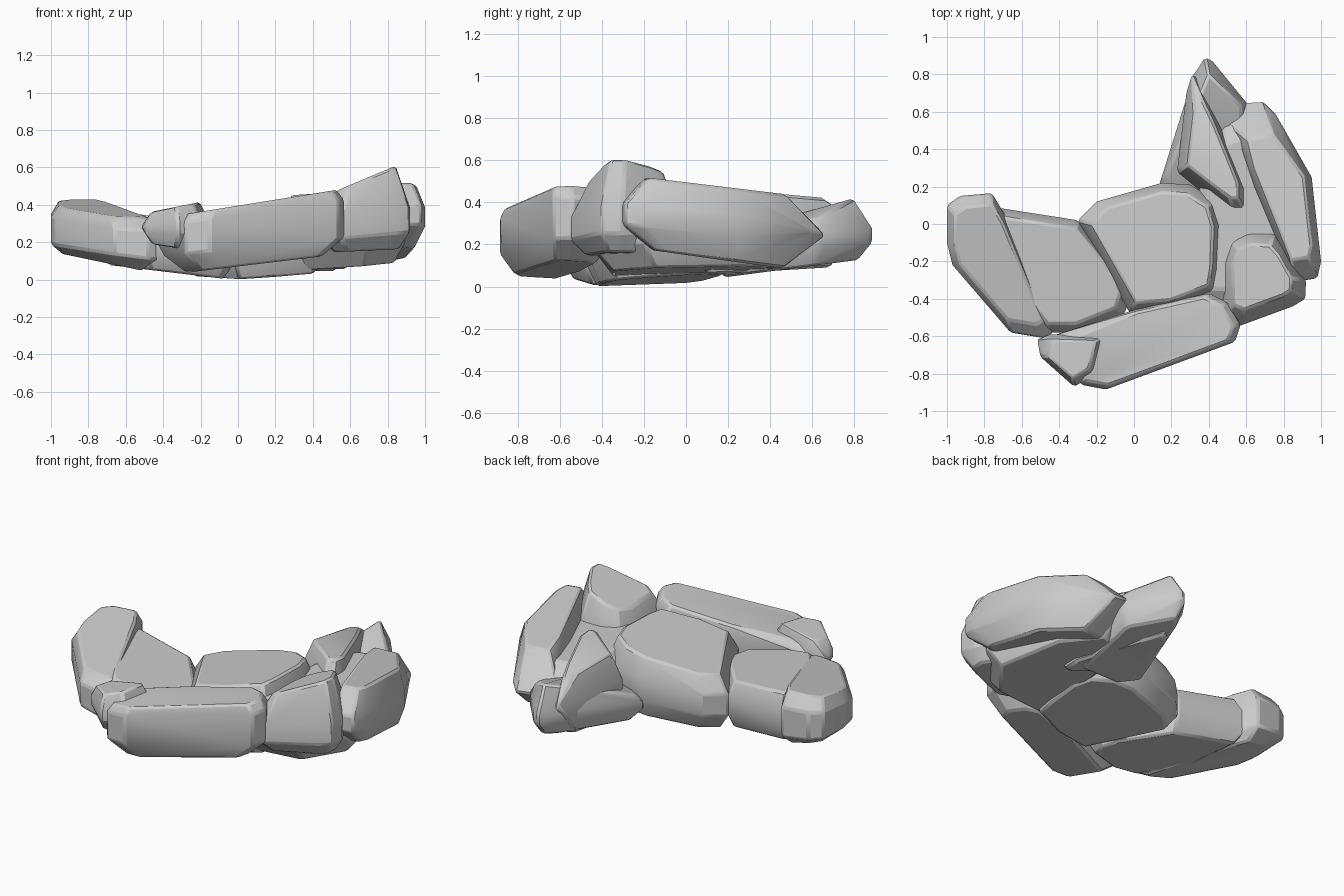
import bpy, bmesh


def chunk(name, outline, top, bottom, inset=0.8, base=0.75, low=0.3, high=0.7):
    """Rounded convex chunk: plan outline, sloped top and bottom planes (c, gx, gy).
    An outline point with a third value tapers to a single corner at that height."""
    cx = sum(p[0] for p in outline) / len(outline)
    cy = sum(p[1] for p in outline) / len(outline)

    def ring_point(x, y, s, g):
        ix, iy = cx + (x - cx) * s, cy + (y - cy) * s
        return ix, iy, g[0] + g[1] * ix + g[2] * iy

    bm = bmesh.new()
    for p in outline:
        if len(p) == 3:
            bm.verts.new(p)
            continue
        x, y = p
        t, b = ring_point(x, y, inset, top), ring_point(x, y, base, bottom)
        bm.verts.new(t)
        bm.verts.new(b)
        for f in (low, high):
            bm.verts.new((x, y, b[2] + (t[2] - b[2]) * f))
    bmesh.ops.convex_hull(bm, input=bm.verts)
    loose = [v for v in bm.verts if not v.link_faces]
    bmesh.ops.delete(bm, geom=loose, context='VERTS')
    bmesh.ops.dissolve_limit(bm, angle_limit=0.05, verts=bm.verts, edges=bm.edges)
    bmesh.ops.recalc_face_normals(bm, faces=bm.faces)
    me = bpy.data.meshes.new(name)
    bm.to_mesh(me)
    bm.free()
    ob = bpy.data.objects.new(name, me)
    bpy.context.collection.objects.link(ob)
    bev = ob.modifiers.new("soft_edges", 'BEVEL')
    bev.width = 0.012
    bev.segments = 1
    bpy.ops.object.select_all(action='DESELECT')
    ob.select_set(True)
    bpy.context.view_layer.objects.active = ob
    bpy.ops.object.shade_smooth_by_angle(angle=0.5)
    return ob


# Left end block
chunk("left_end", [(-1, 0.1), (-0.93, 0.15), (-0.76, 0.165), (-0.69, 0.05), (-0.6, -0.22),
                   (-0.43, -0.58), (-0.48, -0.61), (-0.66, -0.58), (-0.97, -0.22), (-1, -0.1)],
      (0.415, 0, 0.15), (-0.06, -0.21, 0), 0.83, 0.75, 0.2, 0.75)

# Left middle block
chunk("left_middle", [(-0.75, 0.09), (-0.69, 0.07), (-0.3, 0.02), (-0.06, -0.27), (-0.02, -0.38),
                      (-0.05, -0.48), (-0.3, -0.58), (-0.48, -0.58), (-0.7, -0.3)],
      (0.28, -0.13, 0), (-0.005, -0.12, 0), 0.85, 0.85)

# Large central block
chunk("centre", [(-0.3, 0.02), (-0.2, 0.12), (0.15, 0.22), (0.3, 0.21), (0.43, 0.13), (0.47, 0),
                 (0.46, -0.25), (0.44, -0.37), (0.2, -0.46), (-0.02, -0.48), (-0.06, -0.3)],
      (0.385, 0.18, 0), (0.03, 0.06, 0.07), 0.85, 0.85)

# Long front log and its left tip
chunk("front_log", [(-0.48, -0.61, 0.27), (-0.4, -0.62), (-0.28, -0.86), (-0.15, -0.885), (0.54, -0.63),
                    (0.57, -0.54), (0.5, -0.42), (0.4, -0.37), (0, -0.46)],
      (0.395, 0.16, 0), (0.07, 0.12, 0), 0.92, 0.75, 0.3, 0.85)
chunk("front_log_tip", [(-0.52, -0.62, 0.28), (-0.5, -0.71), (-0.32, -0.87), (-0.2, -0.8),
                        (-0.15, -0.6), (-0.45, -0.59)],
      (0.455, 0.2, 0), (0.12, -0.15, 0), 0.75, 0.7, 0.35, 0.6)

# Raised right front block
chunk("right_front", [(0.45, -0.2), (0.5, -0.07), (0.6, -0.03), (0.75, -0.04), (0.82, -0.12),
                      (0.92, -0.3), (0.915, -0.4), (0.85, -0.44), (0.55, -0.55), (0.46, -0.51)],
      (0.235, 0.43, -0.03), (0.12, 0.05, 0), 0.68, 0.75, 0.2, 0.5)

# Right outer block, tapering at the back
chunk("right_outer", [(0.46, 0.57, 0.27), (0.6, 0.655, 0.25), (0.69, 0.66, 0.24), (0.75, 0.6, 0.26),
                      (0.57, 0.5), (0.75, 0.52), (0.95, 0.25), (1, -0.2), (0.98, -0.29),
                      (0.86, -0.31), (0.8, -0.05), (0.62, 0.3)],
      (0.495, 0, -0.12), (0.15, 0, -0.14), 0.8, 0.75, 0.35, 0.65)

# Low filler joining the right-hand blocks
chunk("right_core", [(0.3, -0.45), (0.35, 0.2), (0.47, 0.52), (0.6, 0.56), (0.8, 0.3),
                     (0.9, -0.2), (0.7, -0.45)],
      (0.39, 0, 0), (0.035, 0.07, 0.03), 0.8, 0.8, 0.4, 0.8)

# Back wedge above the broad low slab that runs out to the back tip
chunk("back_wedge", [(0.31, 0.8, 0.32), (0.28, 0.7), (0.25, 0.4), (0.23, 0.28), (0.35, 0.18), (0.55, 0.03),
                     (0.62, 0.03), (0.62, 0.15), (0.5, 0.42), (0.45, 0.57), (0.36, 0.76)],
      (0.48, 0, -0.09), (0.05, 0, 0.06), 0.7, 0.8, 0.25, 0.6)
chunk("back_slab", [(0.38, 0.89), (0.4, 0.8, 0.42), (0.32, 0.8), (0.2, 0.4), (0.135, 0.21), (0.25, 0.1),
                    (0.55, 0.1), (0.61, 0.6), (0.6, 0.65), (0.42, 0.87)],
      (0.15, 0.12, 0.17), (0.02, 0, 0.13), 0.85, 0.8, 0.4, 0.7)
